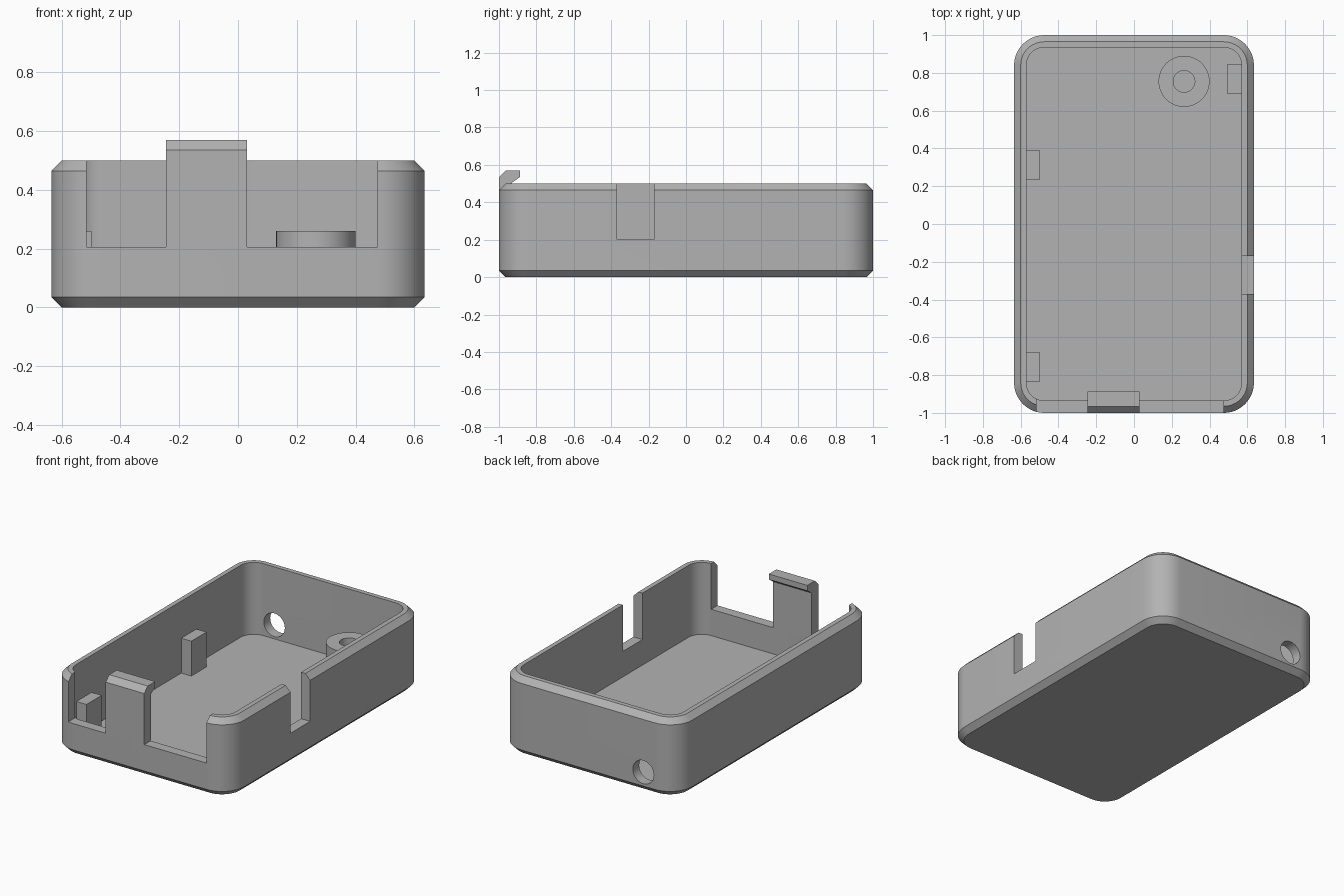
import bpy, bmesh, math
from mathutils import Matrix

if "Cube" in bpy.data.objects:
    bpy.data.objects.remove(bpy.data.objects["Cube"], do_unlink=True)

HX, HY, R = 0.635, 1.0, 0.16      # outer half sizes and corner radius
H, CH, WALL, FLOOR = 0.5, 0.035, 0.065, 0.035
LEDGE, POST_TOP = 0.205, 0.26

grey = bpy.data.materials.new("plain grey")
grey.use_nodes = True
grey.diffuse_color = (0.45, 0.45, 0.45, 1)
grey.node_tree.nodes["Principled BSDF"].inputs["Base Color"].default_value = (0.45, 0.45, 0.45, 1)


def finish(name, bm):
    bmesh.ops.recalc_face_normals(bm, faces=bm.faces)
    mesh = bpy.data.meshes.new(name)
    bm.to_mesh(mesh)
    bm.free()
    mesh.materials.append(grey)
    ob = bpy.data.objects.new(name, mesh)
    bpy.context.collection.objects.link(ob)
    return ob


def box(name, x0, x1, y0, y1, z0, z1):
    bm = bmesh.new()
    mid = Matrix.Translation(((x0 + x1) / 2, (y0 + y1) / 2, (z0 + z1) / 2))
    bmesh.ops.create_cube(bm, size=1, matrix=mid @ Matrix.Diagonal((x1 - x0, y1 - y0, z1 - z0, 1)))
    return finish(name, bm)


def activate(ob):
    bpy.ops.object.select_all(action='DESELECT')
    ob.select_set(True)
    bpy.context.view_layer.objects.active = ob


def smooth(ob):
    activate(ob)
    bpy.ops.object.shade_smooth_by_angle(angle=math.radians(30))


def cut(ob, cutter):
    mod = ob.modifiers.new("cut", 'BOOLEAN')
    mod.operation, mod.solver, mod.object = 'DIFFERENCE', 'EXACT', cutter
    activate(ob)
    bpy.ops.object.modifier_apply(modifier=mod.name)
    bpy.data.objects.remove(cutter, do_unlink=True)


def rounded_loop(bm, inset, z, steps=12):
    """Rounded rectangle of vertices, offset inwards by inset."""
    verts = []
    for q, (sx, sy) in enumerate([(1, 1), (-1, 1), (-1, -1), (1, -1)]):
        for i in range(steps + 1):
            a = math.pi / 2 * (q + i / steps)
            verts.append(bm.verts.new((sx * (HX - R) + (R - inset) * math.cos(a),
                                       sy * (HY - R) + (R - inset) * math.sin(a), z)))
    return verts


def bridge(bm, a, b):
    n = len(a)
    for i in range(n):
        bm.faces.new((a[i], a[(i + 1) % n], b[(i + 1) % n], b[i]))


# Tray: chamfered outside, flat rim, straight cavity
bm = bmesh.new()
levels = [(CH, 0), (0, CH), (0, H - CH), (CH, H), (WALL, H), (WALL, FLOOR)]
loops = [rounded_loop(bm, inset, z) for inset, z in levels]
for a, b in zip(loops, loops[1:]):
    bridge(bm, a, b)
bm.faces.new(loops[0])
bm.faces.new(loops[-1])
tray = finish("tray", bm)

# Openings: front gap, side slot, round hole in the back wall
cut(tray, box("front_gap_cutter", -0.515, 0.475, -1.1, -0.9, LEDGE, 0.7))
cut(tray, box("side_slot_cutter", 0.5, 0.7, -0.37, -0.17, 0.2, 0.7))
bm = bmesh.new()
bmesh.ops.create_cone(bm, cap_ends=True, segments=40, radius1=0.075, radius2=0.075, depth=0.3,
                      matrix=Matrix.Translation((-0.395, 1, 0.125)) @ Matrix.Rotation(math.pi / 2, 4, 'X'))
cut(tray, finish("back_hole_cutter", bm))
smooth(tray)

# Front clip: upright tab with a hooked, chamfered top
bm = bmesh.new()
profile = [(-1, LEDGE), (-1, 0.535), (-0.965, 0.57), (-0.888, 0.57),
           (-0.888, 0.535), (-0.93, 0.505), (-0.93, LEDGE)]
face = bm.faces.new([bm.verts.new((-0.245, y, z)) for y, z in profile])
out = bmesh.ops.extrude_face_region(bm, geom=[face])
bmesh.ops.translate(bm, vec=(0.275, 0, 0),
                    verts=[v for v in out["geom"] if isinstance(v, bmesh.types.BMVert)])
finish("front_clip", bm)

# Support posts against the side walls
for name, x0, x1, y0 in [("right_back_post", -0.572, -0.498, 0.235),
                         ("right_front_post", -0.572, -0.498, -0.835),
                         ("left_back_post", 0.492, 0.572, 0.69)]:
    box(name, x0, x1, y0, y0 + 0.155, FLOOR, POST_TOP)

# Hollow round boss near the back left corner
bm = bmesh.new()
rings = []
for r, z in [(0.135, FLOOR), (0.135, POST_TOP), (0.057, POST_TOP), (0.057, FLOOR)]:
    ring = bmesh.ops.create_circle(bm, segments=48, radius=r,
                                   matrix=Matrix.Translation((0.265, 0.755, z)))["verts"]
    rings.append(ring)
for i in range(4):
    bridge(bm, rings[i], rings[(i + 1) % 4])
smooth(finish("round_boss", bm))
